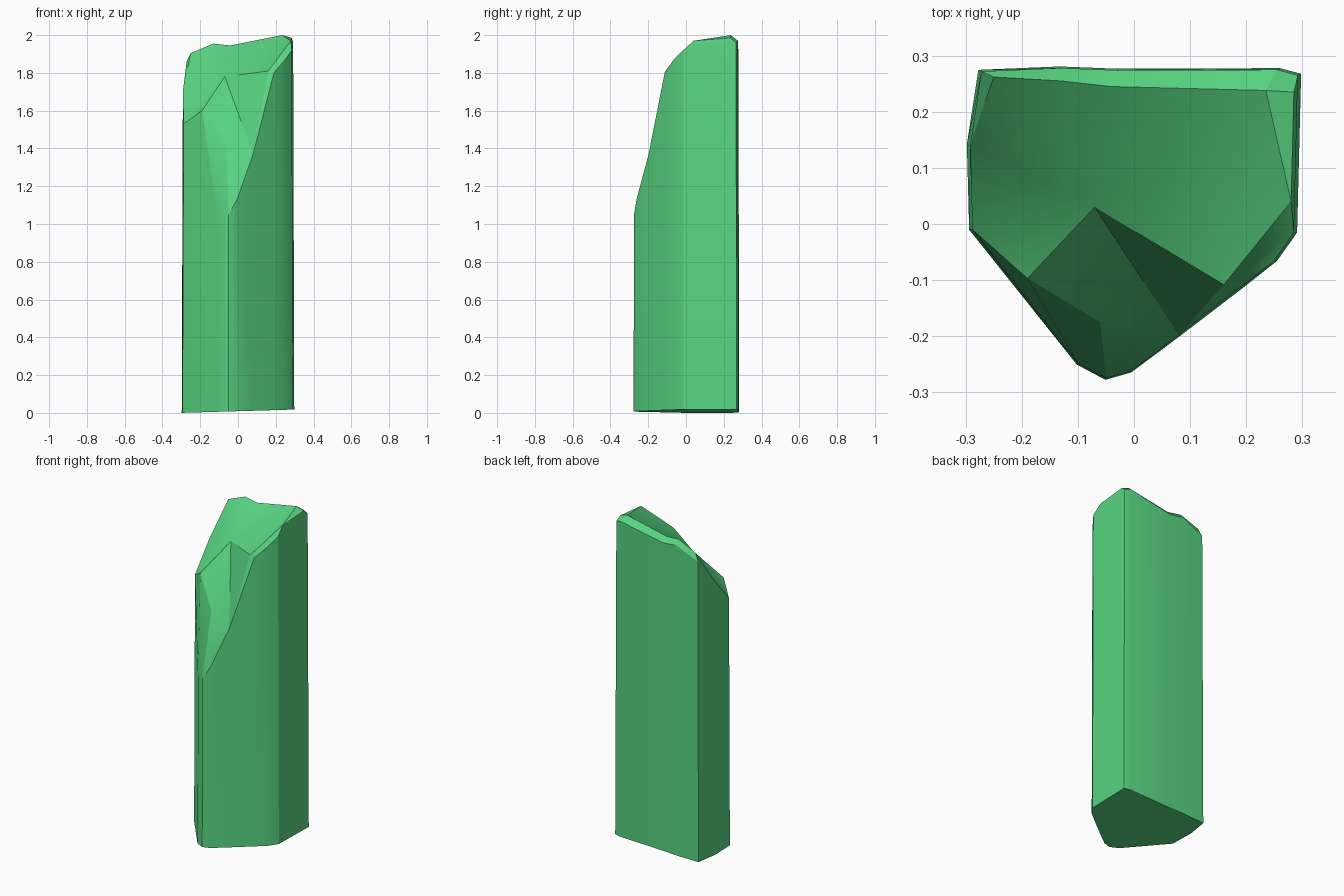
import bpy
import bmesh

cube = bpy.data.objects.get("Cube")
if cube:
    bpy.data.objects.remove(cube, do_unlink=True)

# Green material
green = bpy.data.materials.new("crystal_green")
green.use_nodes = True
colour = (0.098, 0.672, 0.223, 1)
green.diffuse_color = colour
green.node_tree.nodes["Principled BSDF"].inputs["Base Color"].default_value = colour

# Upper ends of the walls, in order around the column
walls = {
    "back_left": (-.272, .272, 1.86),
    "left": (-.292, .14, 1.70),
    "left_front": (-.288, -.01, 1.53),
    "tip_left": (-.10, -.248, 1.0),
    "tip": (-.05, -.275, 1.05),
    "tip_right": (-.005, -.262, 1.13),
    "slope_low": (.08, -.198, 1.37),
    "slope_high": (.19, -.113, 1.80),
    "right_front": (.25, -.065, 1.87),
    "right": (.285, -.015, 1.92),
    "back_right": (.292, .265, 1.96),
    "back_end": (.255, .275, 1.97),
    "back_mid": (-.03, .274, 1.915),
    "back_inner": (-.13, .278, 1.925),
}

# Inner corners of the broken top
crown = {
    "rim_left": (-.25, .262, 1.905),
    "rim_inner": (-.13, .255, 1.955),
    "rim_mid": (-.04, .245, 1.945),
    "peak": (.235, .238, 2.0),
    "rim_right": (.285, .235, 1.985),
    "shoulder": (.28, .04, 1.97),
    "hollow": (-.07, .03, 1.78),
    "chip_left": (-.19, -.097, 1.60),
    "chip_low": (-.06, -.175, 1.43),
    "chip_right": (.16, -.108, 1.81),
}

facets = [
    # Bevel along the back
    "back_left back_inner rim_inner rim_left",
    "back_inner back_mid rim_mid rim_inner",
    "back_mid back_end peak rim_mid",
    "back_end back_right rim_right peak",
    # Left part of the top
    "rim_left back_left left",
    "rim_left left hollow",
    "left left_front hollow",
    "left_front chip_left hollow",
    "rim_left rim_inner hollow",
    "rim_inner rim_mid hollow",
    "rim_mid peak hollow",
    # Right part of the top
    "hollow peak chip_right",
    "peak shoulder chip_right",
    "peak rim_right shoulder",
    "back_right rim_right shoulder right",
    "chip_right shoulder right",
    "chip_right right right_front",
    "chip_right right_front slope_high",
    # Broken front slope
    "hollow chip_left chip_low",
    "chip_left left_front tip_left",
    "chip_left tip_left chip_low",
    "chip_low tip_left tip",
    "chip_low tip tip_right",
    "chip_low tip_right slope_low",
    "hollow chip_low slope_low",
    "hollow slope_low chip_right",
    "chip_right slope_low slope_high",
]

bm = bmesh.new()
verts = {name: bm.verts.new(co) for name, co in (walls | crown).items()}
for facet in facets:
    bm.faces.new([verts[name] for name in facet.split()])

# Walls widen slightly toward a gently tilted base
top = [verts[name] for name in walls]
base = [bm.verts.new((v.co.x * 1.02, v.co.y * 1.01, .009 + .03 * v.co.x)) for v in top]
for i in range(len(top)):
    bm.faces.new((top[i - 1], top[i], base[i], base[i - 1]))
bm.faces.new(base)
bmesh.ops.recalc_face_normals(bm, faces=bm.faces[:])

mesh = bpy.data.meshes.new("crystal_column")
bm.to_mesh(mesh)
bm.free()
mesh.materials.append(green)
column = bpy.data.objects.new("crystal_column", mesh)
bpy.context.collection.objects.link(column)
bpy.ops.object.select_all(action="DESELECT")
column.select_set(True)
bpy.context.view_layer.objects.active = column
bpy.ops.object.shade_smooth_by_angle(angle=.45)
